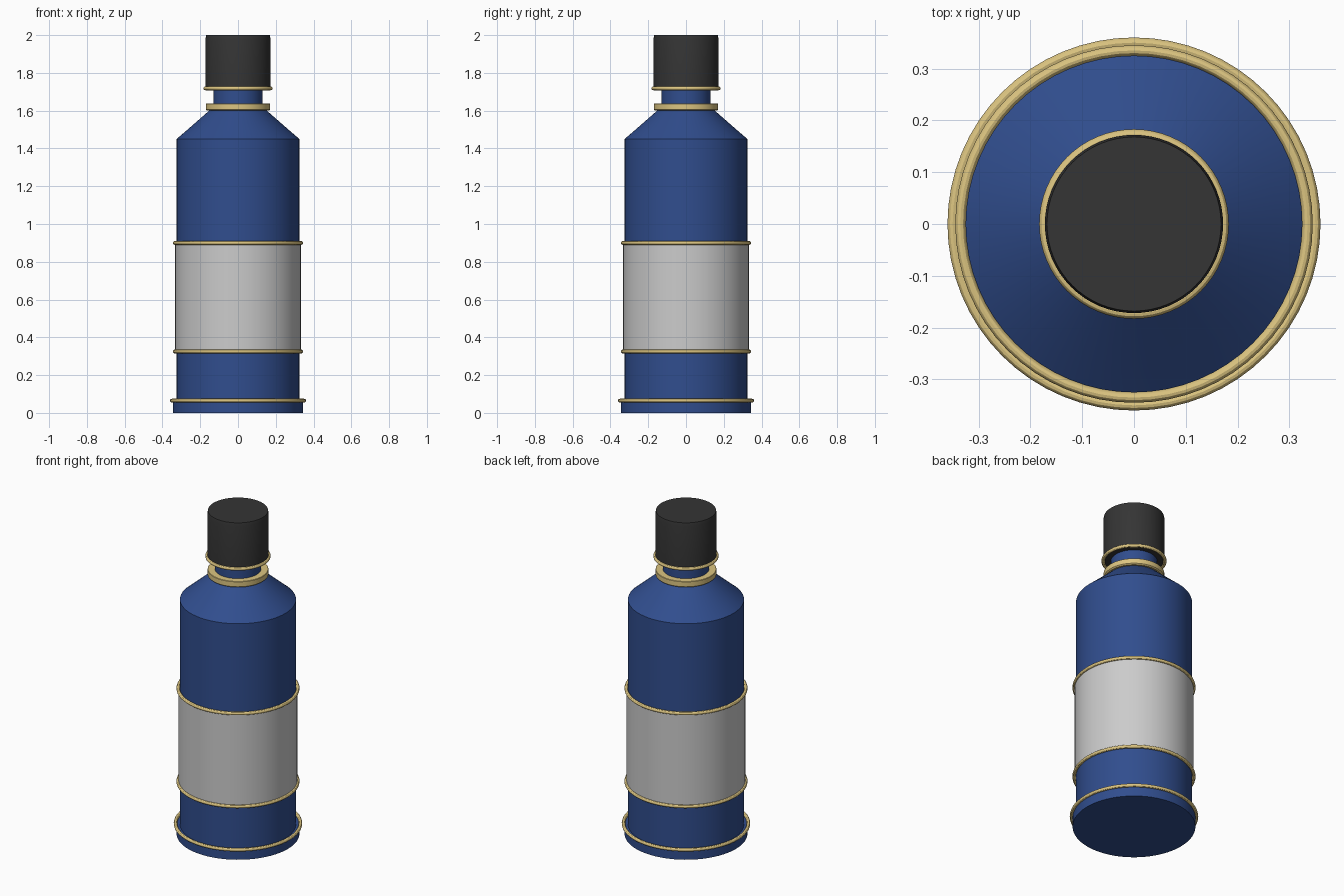
import bpy, math

if "Cube" in bpy.data.objects:
    bpy.data.objects.remove(bpy.data.objects["Cube"])

SEG = 64


def material(name, color):
    m = bpy.data.materials.new(name)
    m.diffuse_color = (*color, 1)
    m.use_nodes = True
    m.node_tree.nodes["Principled BSDF"].inputs["Base Color"].default_value = m.diffuse_color
    return m


BLUE = material("blue_glass", (0.03, 0.075, 0.27))
GOLD = material("gold_trim", (0.72, 0.56, 0.22))
DARK = material("dark_cap", (0.035, 0.035, 0.035))
GREY = material("label_paper", (0.7, 0.7, 0.7))


def finish(name, mat):
    ob = bpy.context.object
    ob.name = name
    ob.data.materials.append(mat)
    bpy.ops.object.shade_smooth_by_angle(angle=math.radians(30))


def lathe(name, profile, mat):
    """Spin (radius, z) points around z, closing both ends with flat discs."""
    verts, faces = [], []
    for r, z in profile:
        for i in range(SEG):
            a = 2 * math.pi * i / SEG
            verts.append((r * math.cos(a), r * math.sin(a), z))
    n = len(profile)
    for k in range(n - 1):
        for i in range(SEG):
            j = (i + 1) % SEG
            faces.append((k * SEG + i, k * SEG + j, (k + 1) * SEG + j, (k + 1) * SEG + i))
    faces.append(tuple(reversed(range(SEG))))
    faces.append(tuple(range((n - 1) * SEG, n * SEG)))
    me = bpy.data.meshes.new(name)
    me.from_pydata(verts, [], faces)
    ob = bpy.data.objects.new(name, me)
    bpy.context.collection.objects.link(ob)
    bpy.ops.object.select_all(action='DESELECT')
    ob.select_set(True)
    bpy.context.view_layer.objects.active = ob
    finish(name, mat)


def ring(name, radius, z):
    bpy.ops.mesh.primitive_torus_add(major_radius=radius, minor_radius=0.01,
                                     major_segments=SEG, minor_segments=12,
                                     location=(0, 0, z))
    finish(name, GOLD)


# Bottle: foot, body, shoulder and neck
lathe("base_foot", [(0.344, 0), (0.344, 0.06)], BLUE)
lathe("bottle_body", [(0.325, 0.03), (0.325, 1.45), (0.275, 1.493), (0.13, 1.62)], BLUE)
lathe("neck", [(0.13, 1.58), (0.13, 1.75)], BLUE)

# Label band
lathe("label", [(0.333, 0.325), (0.333, 0.9)], GREY)

# Neck collar and cap
lathe("neck_collar", [(0.163, 1.60), (0.17, 1.606), (0.17, 1.636), (0.168, 1.638)], GOLD)
lathe("cap", [(0.172, 1.715), (0.172, 1.98), (0.168, 2.0)], DARK)

# Gold trim rings
for name, radius, z in (("base_ring", 0.35, 0.065), ("label_lower_ring", 0.335, 0.325),
                        ("label_upper_ring", 0.335, 0.9), ("cap_ring", 0.173, 1.718)):
    ring(name, radius, z)
